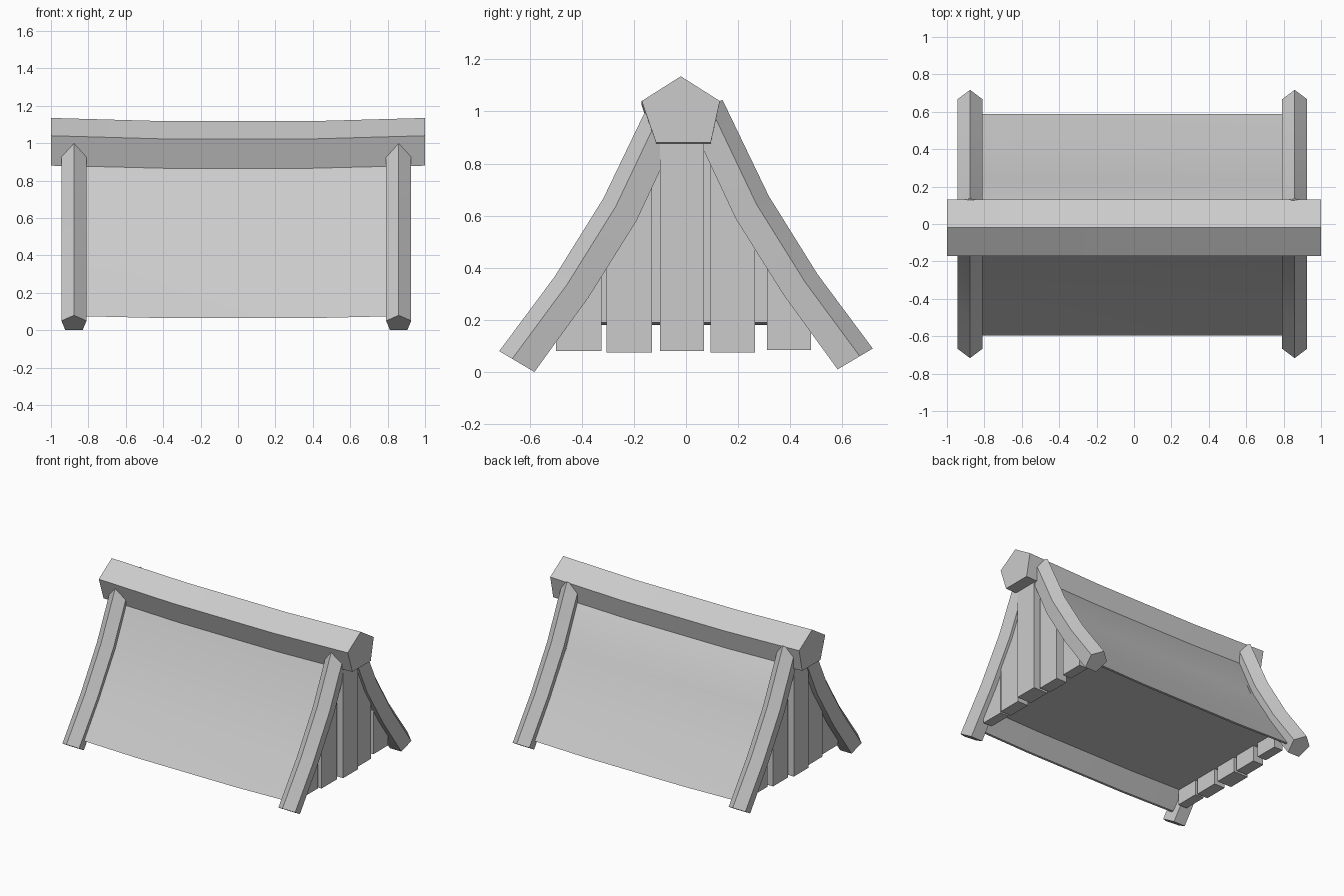
import bpy, bmesh, math

if "Cube" in bpy.data.objects:
    bpy.data.objects.remove(bpy.data.objects["Cube"])


def loft(name, sections, smooth=True):
    """Closed solid skinned through equal-length rings of points."""
    bm = bmesh.new()
    rings = [[bm.verts.new(p) for p in s] for s in sections]
    n = len(rings[0])
    for a, b in zip(rings, rings[1:]):
        for i in range(n):
            j = (i + 1) % n
            bm.faces.new((a[i], a[j], b[j], b[i]))
    bm.faces.new(rings[0][::-1])
    bm.faces.new(rings[-1])
    bmesh.ops.recalc_face_normals(bm, faces=bm.faces)
    me = bpy.data.meshes.new(name)
    bm.to_mesh(me)
    bm.free()
    ob = bpy.data.objects.new(name, me)
    bpy.context.collection.objects.link(ob)
    if smooth:
        bpy.ops.object.select_all(action='DESELECT')
        ob.select_set(True)
        bpy.context.view_layer.objects.active = ob
        bpy.ops.object.shade_smooth_by_angle(angle=math.radians(25))
    return ob


# Ridge beam: pentagon section, sagging in the middle
beam = [(-.02, 1.135), (.13, 1.04), (.095, .88), (-.115, .88), (-.17, 1.04)]
loft("ridge_beam", [[(x, y, z + dz) for y, z in beam]
                    for x, dz in ((-1, 0), (-.4, -.017), (.4, -.017), (1, 0))])

# Roof body: curved slopes, recessed floor underneath
slope = [(.595, .075), (.425, .318), (.238, .612), (.105, .90)]
profile = ([(-y, z) for y, z in slope] + [(-.03, .96), (.03, .96)]
           + [(y - .008, z) for y, z in reversed(slope)]
           + [(.57, .075), (.49, .19), (-.49, .19), (-.578, .075)])
loft("roof_body", [[(x, y, z + dz) for y, z in profile]
                   for x, dz in ((-.83, 0), (-.4, -.01), (.4, -.01), (.83, 0))])

# Rafters: pentagon section swept down the curved slope (outer edge, inner edge)
path = [((.717, .08), (.582, .0)), ((.505, .365), (.375, .285)),
        ((.318, .665), (.19, .58)), ((.14, 1.035), (.01, .965))]


def rafter(name, cx, side, lift):
    rings = []
    for (oy, oz), (iy, iz) in path:
        my, mz = oy + .37 * (iy - oy), oz + .37 * (iz - oz)
        pts = [(0, oy, oz), (.067, my, mz), (.046, iy, iz),
               (-.046, iy, iz), (-.067, my, mz)]
        rings.append([(cx + x, side * y, z + lift) for x, y, z in pts])
    loft(name, rings)


for xn, cx in (("left", -.877), ("right", .859)):
    rafter("front_rafter_" + xn, cx, -1, 0)
    rafter("back_rafter_" + xn, cx, 1, .01)


# Gable planks: tops cut to the roof slope
def roof_z(y):
    pts = [(0, .93)] + slope[::-1]
    for (y0, z0), (y1, z1) in zip(pts, pts[1:]):
        if abs(y) <= y1:
            return z0 + (z1 - z0) * (abs(y) - y0) / (y1 - y0)
    return slope[0][1]


planks = [(-.50, -.325, .08, .87), (-.305, -.13, .075, .885),
          (-.10, .07, .08, .915), (.095, .265, .075, .885),
          (.31, .48, .085, .87)]
for xn, s in (("left", -1), ("right", 1)):
    for k, (y0, y1, zb, xo) in enumerate(planks):
        ym = (y0 + y1) / 2
        out = [(y0, zb), (y1, zb), (y1, roof_z(y1) - .02),
               (ym, roof_z(ym) - .02), (y0, roof_z(y0) - .02)]
        loft(f"gable_plank_{xn}_{k + 1}",
             [[(s * x, y, z) for y, z in out] for x in (.80, xo)], False)
